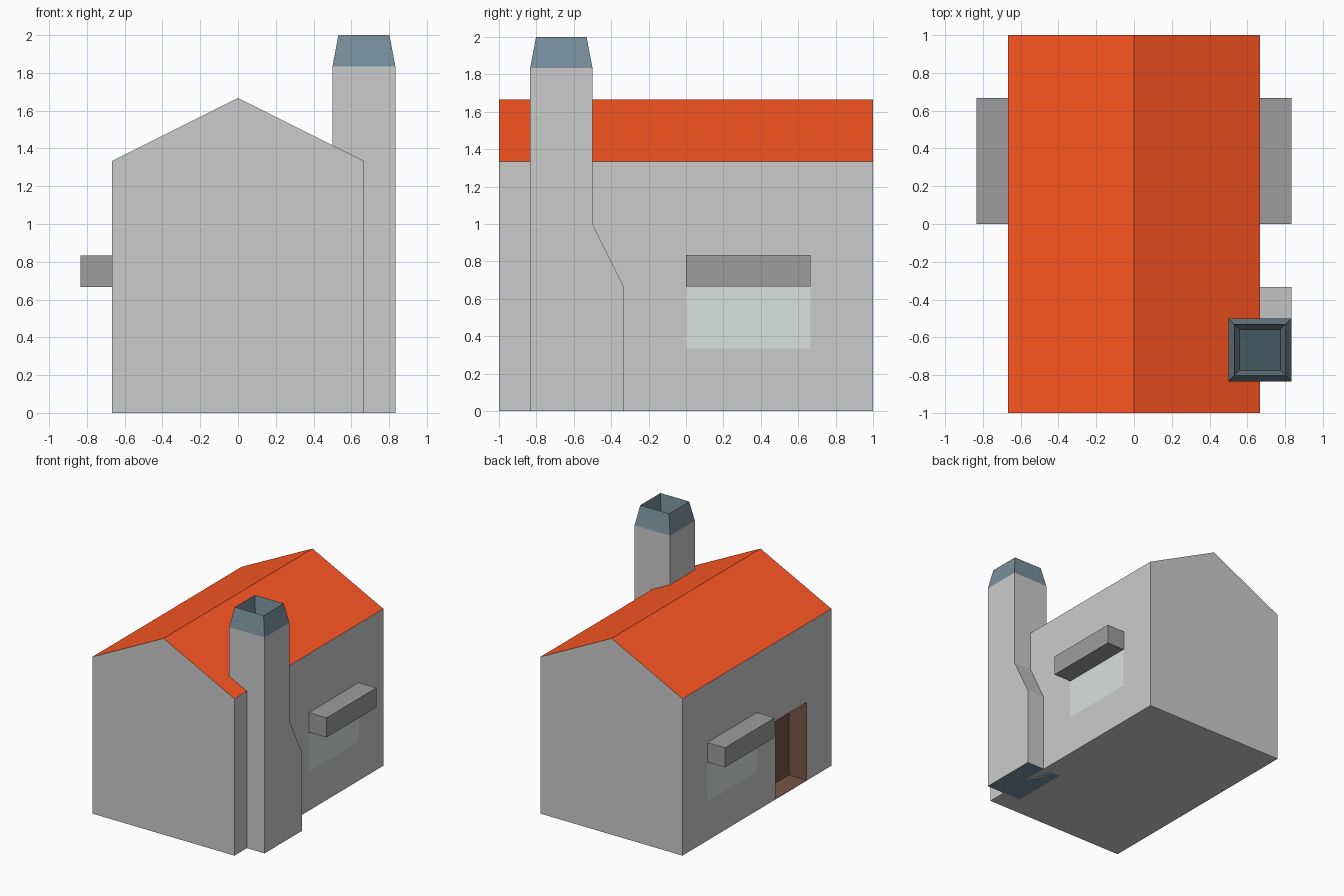
import bpy
import bmesh
from mathutils import Vector

if "Cube" in bpy.data.objects:
    bpy.data.objects.remove(bpy.data.objects["Cube"], do_unlink=True)

U = 1 / 6  # design module


def material(name, color):
    mat = bpy.data.materials.new(name)
    mat.use_nodes = True
    mat.diffuse_color = (*color, 1)
    mat.node_tree.nodes["Principled BSDF"].inputs["Base Color"].default_value = (*color, 1)
    return mat


PLASTER = material("plaster", (0.51, 0.51, 0.51))
STONE = material("stone", (0.34, 0.34, 0.34))
TILE = material("roof_tile", (1.0, 0.095, 0.016))
WOOD = material("door_wood", (0.19, 0.091, 0.065))
GLASS = material("window_glass", (0.70, 0.75, 0.73))
METAL = material("cap_metal", (0.188, 0.279, 0.332))
SOOT = material("flue_floor", (0.06, 0.10, 0.127))


def add_object(name, bm, mats):
    bmesh.ops.recalc_face_normals(bm, faces=bm.faces)
    mesh = bpy.data.meshes.new(name)
    bm.to_mesh(mesh)
    bm.free()
    for mat in mats:
        mesh.materials.append(mat)
    obj = bpy.data.objects.new(name, mesh)
    bpy.context.collection.objects.link(obj)
    return obj


def extrude_profile(points, offset):
    bm = bmesh.new()
    face = bm.faces.new([bm.verts.new(p) for p in points])
    result = bmesh.ops.extrude_face_region(bm, geom=[face], use_keep_orig=True)
    moved = [v for v in result["geom"] if isinstance(v, bmesh.types.BMVert)]
    bmesh.ops.translate(bm, verts=moved, vec=Vector(offset))
    bmesh.ops.recalc_face_normals(bm, faces=bm.faces)
    return bm


def box(name, low, high, mat):
    (x0, y0, z0), (x1, y1, z1) = low, high
    base = [(x0, y0, z0), (x1, y0, z0), (x1, y1, z0), (x0, y1, z0)]
    return add_object(name, extrude_profile(base, (0, 0, z1 - z0)), [mat])


# House body: gabled profile along y
gable = [(-4, 0), (4, 0), (4, 8), (0, 10), (-4, 8)]
house = add_object("house_body",
                   extrude_profile([(x * U, -1, z * U) for x, z in gable], (0, 2, 0)),
                   [PLASTER, TILE, WOOD])

# Door recess on the right wall
cutter = box("door_cutter", (-1, -4 * U, 0.004), (-3 * U, -0.25, 4 * U), WOOD)
cutter.hide_render = True
cut = house.modifiers.new("door_recess", "BOOLEAN")
cut.operation = "DIFFERENCE"
cut.solver = "EXACT"
cut.object = cutter
graph = bpy.context.evaluated_depsgraph_get()
carved = bpy.data.meshes.new_from_object(house.evaluated_get(graph))
house.modifiers.clear()
house.data = carved
bpy.data.objects.remove(cutter, do_unlink=True)
carved.materials.clear()
for mat in (PLASTER, TILE, WOOD):
    carved.materials.append(mat)
for poly in carved.polygons:
    c = poly.center
    in_recess = -4 * U + 0.01 < c.x < -3 * U + 0.01 and c.z < 5 * U and abs(c.y) < 0.9
    poly.material_index = 1 if poly.normal.z > 0.5 and c.z > 1 else 2 if in_recess else 0

# Window and the ledge over it, on both long walls
for side, sign in (("left", 1), ("right", -1)):
    x = sorted((sign * 4 * U, sign * 5 * U))
    box(side + "_window_ledge", (x[0], 0, 4 * U), (x[1], 4 * U, 5 * U), STONE)
    bm = bmesh.new()
    pane_x = sign * (4 * U + 0.002)
    corners = [(0, 2), (4, 2), (4, 4), (0, 4)][::sign]
    bm.faces.new([bm.verts.new((pane_x, y * U, z * U)) for y, z in corners])
    pane = add_object(side + "_window", bm, [GLASS])
    if pane.data.polygons[0].normal.x * sign < 0:
        pane.data.flip_normals()

# Chimney stack with a sloped shoulder, open at the top
stack = [(-5, 0), (-2, 0), (-2, 4), (-3, 6), (-3, 11), (-5, 11)]
bm = extrude_profile([(3 * U, y * U, z * U) for y, z in stack], (2 * U, 0, 0))
top = [f for f in bm.faces if f.normal.z > 0.9]
for f in bm.faces:
    f.material_index = 1 if f.normal.z < -0.9 else 0
bmesh.ops.delete(bm, geom=top, context="FACES_ONLY")
add_object("chimney_stack", bm, [PLASTER, METAL])

# Tapered chimney cap folding into a hollow flue
bm = bmesh.new()
rings = []
for half, z in ((U, 11 * U), (0.135, 2), (0.108, 1.7)):
    rings.append([bm.verts.new((4 * U + sx * half, -4 * U + sy * half, z))
                  for sx, sy in ((-1, -1), (1, -1), (1, 1), (-1, 1))])
for lower, upper in zip(rings, rings[1:]):
    for i in range(4):
        j = (i + 1) % 4
        bm.faces.new((lower[i], lower[j], upper[j], upper[i]))
bm.faces.new(rings[-1]).material_index = 1
add_object("chimney_cap", bm, [METAL, SOOT])
